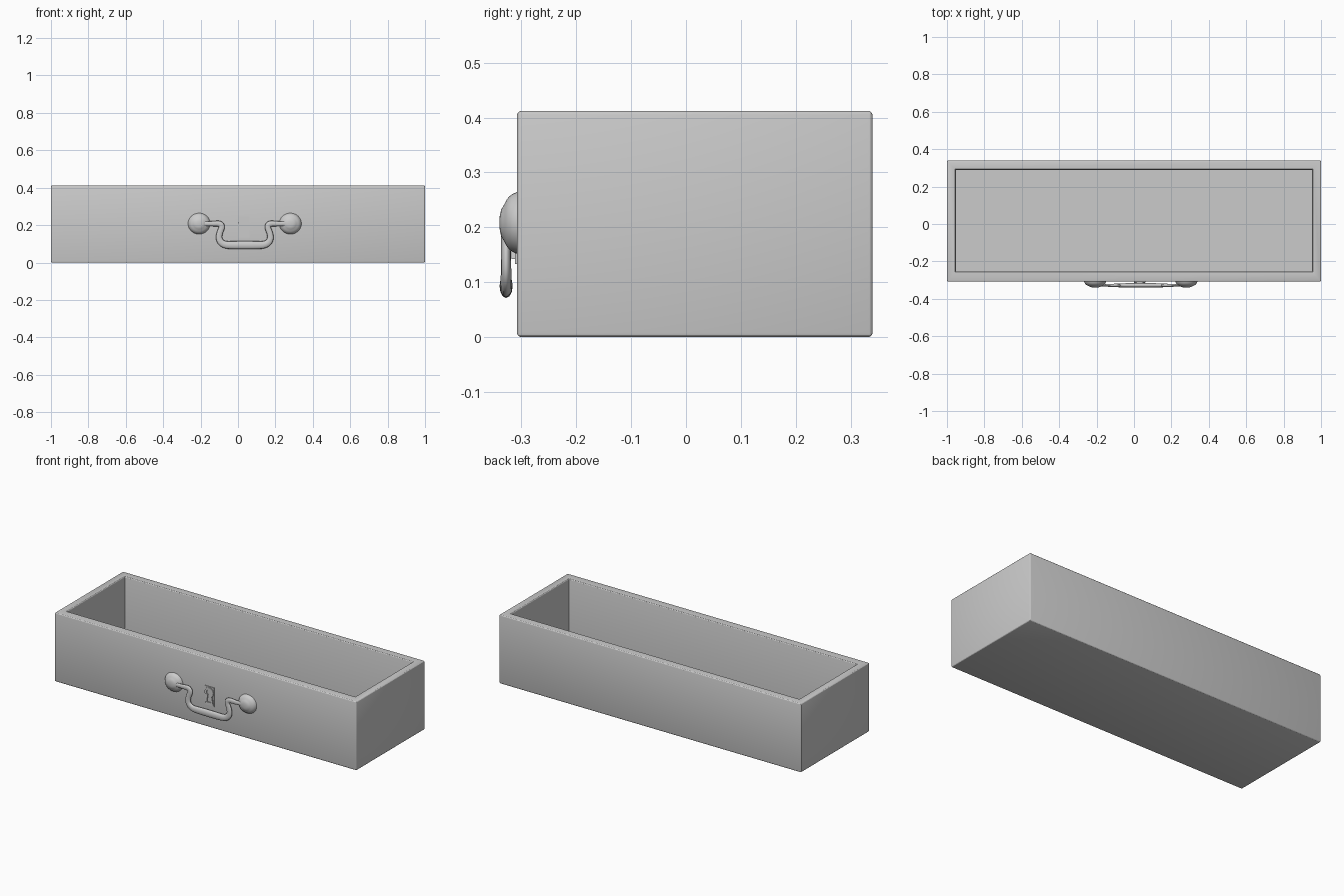
import bpy, bmesh, math

if "Cube" in bpy.data.objects:
    bpy.data.objects.remove(bpy.data.objects["Cube"])

FRONT = -0.308      # y of the drawer front
BACK = 0.340        # y of the drawer back
CX = 0.036          # centre x of the handle set


def make_object(name, bm, angle=35):
    bmesh.ops.recalc_face_normals(bm, faces=bm.faces)
    mesh = bpy.data.meshes.new(name)
    bm.to_mesh(mesh)
    bm.free()
    ob = bpy.data.objects.new(name, mesh)
    bpy.context.collection.objects.link(ob)
    bpy.ops.object.select_all(action='DESELECT')
    ob.select_set(True)
    bpy.context.view_layer.objects.active = ob
    bpy.ops.object.shade_smooth_by_angle(angle=math.radians(angle))
    return ob


# Drawer box: outer shell, rim, inner walls and floor, stacked as rectangular loops
def rect(bm, x, y0, y1, z):
    return [bm.verts.new(p) for p in ((-x, y0, z), (x, y0, z), (x, y1, z), (-x, y1, z))]


bm = bmesh.new()
loops = [rect(bm, 1.0, FRONT, BACK, 0.0), rect(bm, 1.0, FRONT, BACK, 0.412),
         rect(bm, 0.953, -0.253, 0.290, 0.412), rect(bm, 0.953, -0.253, 0.290, 0.05)]
for a, b in zip(loops, loops[1:]):
    for i in range(4):
        j = (i + 1) % 4
        bm.faces.new((a[i], a[j], b[j], b[i]))
bm.faces.new(loops[0])
bm.faces.new(loops[-1])
soft = [e for e in bm.edges if all(abs(abs(v.co.x) - 1) < 1e-4 for v in e.verts)
        or all(v in loops[2] for v in e.verts)]
bmesh.ops.bevel(bm, geom=soft, offset=0.007, segments=3, profile=0.5, affect='EDGES')
make_object("drawer_box", bm, 20)

# Round rosettes that hold the handle, lathed from a stepped dome profile
profile = [(0.060, -0.002), (0.058, 0.003), (0.055, 0.009), (0.050, 0.015), (0.043, 0.020),
           (0.036, 0.023), (0.031, 0.026), (0.025, 0.029), (0.015, 0.0315), (0.0, 0.032)]
for side, sx in (("left", -1), ("right", 1)):
    bm = bmesh.new()
    verts = [bm.verts.new((r, FRONT - d, 0)) for r, d in profile]
    edges = [bm.edges.new(p) for p in zip(verts, verts[1:])]
    bmesh.ops.spin(bm, geom=verts + edges, cent=(0, 0, 0), axis=(0, 1, 0),
                   angle=2 * math.pi, steps=40)
    bmesh.ops.remove_doubles(bm, verts=bm.verts, dist=1e-5)
    bmesh.ops.scale(bm, verts=bm.verts, vec=(1, 1, 0.95))
    bmesh.ops.translate(bm, verts=bm.verts, vec=(CX + sx * 0.244, 0, 0.208))
    make_object("rosette_" + side, bm, 60)

# Bail handle: a flattened tapering tube, half path mirrored to the other side
half = [(-0.225, 0.208, 0.6), (-0.195, 0.208, 0.65), (-0.165, 0.207, 0.75),
        (-0.132, 0.211, 0.85), (-0.118, 0.190, 0.85), (-0.136, 0.160, 0.85),
        (-0.140, 0.118, 0.9), (-0.112, 0.094, 1.0), (-0.075, 0.093, 1.1), (-0.03, 0.093, 1.15)]
path = half + [(-x, z, r) for x, z, r in reversed(half)]
curve = bpy.data.curves.new("bail_handle", 'CURVE')
curve.dimensions = '3D'
curve.bevel_depth = 0.019
curve.bevel_resolution = 4
curve.use_fill_caps = True
spline = curve.splines.new('NURBS')
spline.points.add(len(path) - 1)
for p, (x, z, r) in zip(spline.points, path):
    p.co = (x, 0, z, 1)
    p.radius = r
spline.order_u = 4
spline.use_endpoint_u = True
spline.resolution_u = 6
handle = bpy.data.objects.new("bail_handle", curve)
handle.location = (CX, -0.328, 0)
handle.scale = (1, 0.55, 1)
bpy.context.collection.objects.link(handle)


# Keyhole escutcheon: raised frame following a keyhole outline
def keyhole(radius, neck, foot, bottom):
    start = math.asin(neck / radius)
    pts = []
    for i in range(21):
        a = start + (2 * math.pi - 2 * start) * i / 20
        pts.append((-radius * math.sin(a), 0.212 - radius * math.cos(a)))
    return pts + [(foot, bottom), (-foot, bottom)]


bm = bmesh.new()
shapes = [keyhole(0.029, 0.018, 0.027, 0.142), keyhole(0.017, 0.008, 0.015, 0.154)]
rings = [[bm.verts.new((CX - 0.006 + x, y, z)) for x, z in shapes[k]]
         for k, y in ((0, FRONT + 0.003), (0, FRONT - 0.010),
                      (1, FRONT - 0.010), (1, FRONT + 0.003))]
n = len(rings[0])
for k in range(4):
    a, b = rings[k], rings[(k + 1) % 4]
    for i in range(n):
        j = (i + 1) % n
        bm.faces.new((a[i], a[j], b[j], b[i]))
make_object("keyhole_frame", bm)

# Thin plate behind the keyhole frame
bm = bmesh.new()
bmesh.ops.create_cube(bm, size=1)
bmesh.ops.scale(bm, verts=bm.verts, vec=(0.062, 0.008, 0.112))
bmesh.ops.translate(bm, verts=bm.verts, vec=(CX - 0.006, FRONT, 0.189))
make_object("keyhole_plate", bm)
